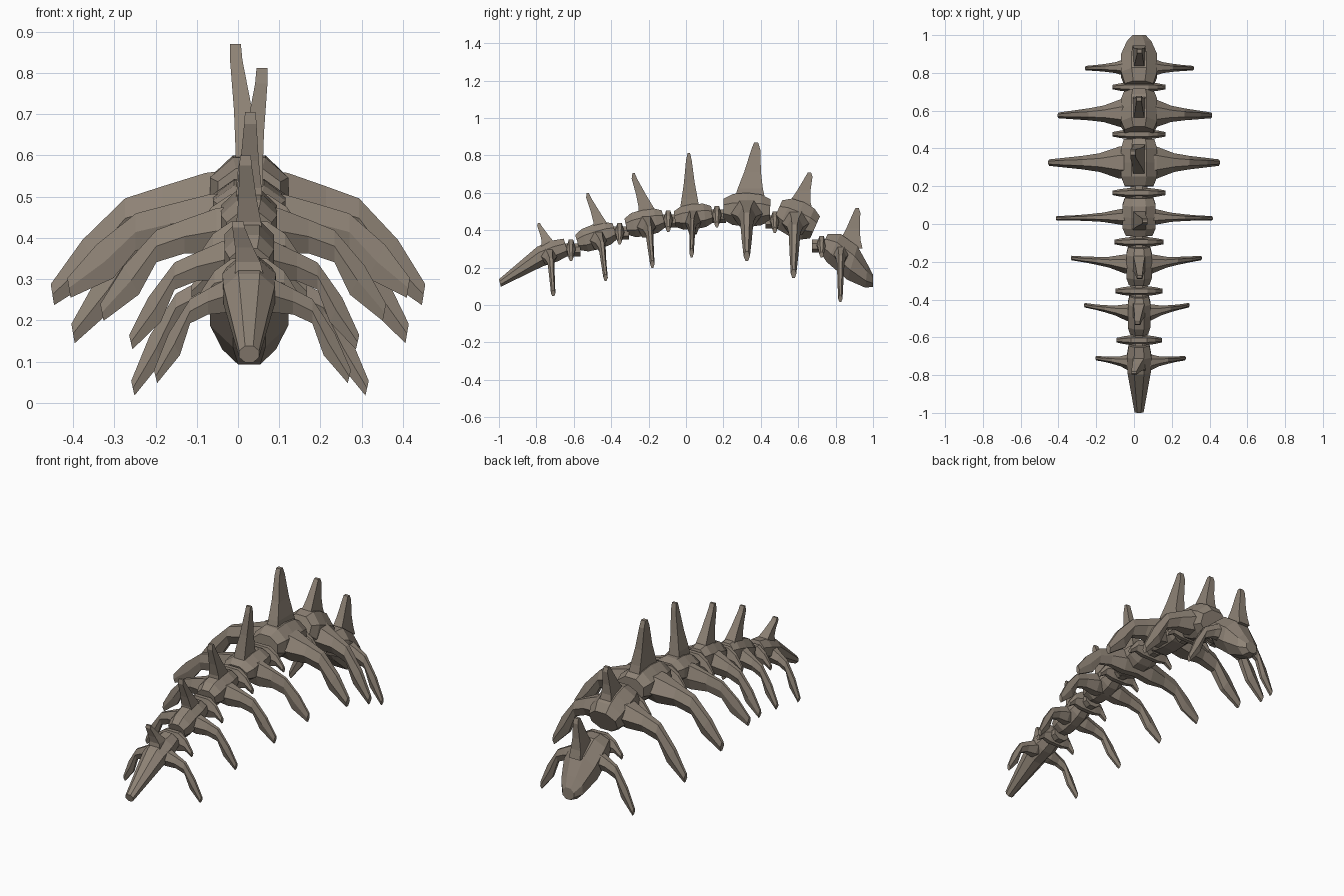
import bpy, bmesh, math
from mathutils import Vector

if "Cube" in bpy.data.objects:
    bpy.data.objects.remove(bpy.data.objects["Cube"])

CX = 0.027  # spine line


def mat():
    m = bpy.data.materials.new("bone")
    m.diffuse_color = (0.27, 0.225, 0.18, 1)
    m.use_nodes = True
    m.node_tree.nodes["Principled BSDF"].inputs["Base Color"].default_value = m.diffuse_color
    return m


BONE = mat()


def loft(name, rings):
    """Skin a list of equal-length point rings and cap both ends."""
    bm = bmesh.new()
    vs = [[bm.verts.new(p) for p in r] for r in rings]
    n = len(vs[0])
    for a, b in zip(vs, vs[1:]):
        for i in range(n):
            j = (i + 1) % n
            bm.faces.new((a[i], a[j], b[j], b[i]))
    bm.faces.new(vs[0])
    bm.faces.new(vs[-1])
    bmesh.ops.recalc_face_normals(bm, faces=bm.faces)
    me = bpy.data.meshes.new(name)
    bm.to_mesh(me)
    bm.free()
    me.materials.append(BONE)
    ob = bpy.data.objects.new(name, me)
    bpy.context.collection.objects.link(ob)
    return ob


def oct_xz(y, z, hw, hz, slope=0.0):
    """Octagonal cross-section of the spine, leaning with the slope."""
    k = 1 / math.cos(math.pi / 8)
    pts = []
    for i in range(8):
        a = math.pi / 8 + i * math.pi / 4
        dz = hz * k * math.sin(a)
        pts.append((CX + hw * k * math.cos(a), y - slope * dz, z + dz))
    return pts


def hex_yz(x, y, top, bot, hy, lean=0.0):
    """Six-sided rib cross-section."""
    m = (top + bot) / 2
    return [(x + lean, y - hy * .45, top), (x + lean, y + hy * .45, top), (x, y + hy, m),
            (x - lean, y + hy * .45, bot), (x - lean, y - hy * .45, bot), (x, y - hy, m)]


def ribs(name, y, top, left, right, tip_y, tip_z, hy, thick):
    # fraction outward, fraction of drop, thickness, depth
    prof = [(.22, .10, .135, 1.0), (.44, .20, .10, .58), (.63, .29, .095, .42),
            (.80, .60, .085, .32), (1.0, .93, .05, .2)]
    drop = top - tip_z

    def side(tip):
        out = []
        for s, d, t, w in prof:
            x = CX + (tip - CX) * s
            zt = top - drop * d
            lean = math.copysign(.022 * thick if s > .7 else 0.0, tip)
            if s == 1:
                lean = math.copysign(.004, tip)
            out.append(hex_yz(x, y + (tip_y - y) * s, zt, zt - t * thick, max(hy * w, .012), lean))
        return out
    mid = [hex_yz(CX, y, top - .02, top - .15 * thick, hy)]
    loft(name, side(left)[::-1] + mid + side(right))


def spike(name, y, z, hy, tip):
    tx, ty, tz = tip
    rings = []
    # height fraction, sideways fraction, half width, half depth
    for f, g, hx, d in [(-.15, 0, .034, 1.15), (.1, .1, .03, .9), (.42, .45, .022, .6),
                        (.86, .95, .015, .32), (1, 1, .013, .14)]:
        x, yy, zz = CX + (tx - CX) * g, y + (ty - y) * g, z + (tz - z) * f
        h = hy * d
        rings.append([(x - hx, yy - h, zz), (x + hx, yy - h, zz),
                      (x + hx, yy + h, zz), (x - hx, yy + h, zz)])
    loft(name, rings)


# y, top, bottom, half width, half length, rib left, right, tip y, tip z, rib half depth
BONES = [
    (.83, .37, .20, .095, .13, -.255, .313, .825, .03, .05),
    (.59, .55, .37, .095, .10, -.40, .41, .575, .165, .075),
    (.325, .60, .42, .095, .125, -.45, .45, .325, .265, .085),
    (.04, .54, .405, .088, .10, -.41, .413, .03, .285, .042),
    (-.22, .51, .37, .068, .10, -.33, .355, -.18, .22, .05),
    (-.48, .43, .30, .06, .10, -.26, .29, -.43, .145, .045),
    (-.74, .34, .22, .06, .10, -.20, .27, -.71, .06, .045),
]
# base y, base z, half depth, tip
SPIKES = [
    (.875, .33, .06, (.03, .915, .52)), (.605, .54, .06, (.026, .66, .71)),
    (.34, .595, .075, (-.006, .375, .87)), (.02, .54, .048, (.058, .015, .812)),
    (-.205, .50, .045, (.03, -.28, .705)), (-.45, .42, .04, (.018, -.525, .60)),
    (-.735, .33, .035, (0, -.787, .44)),
]

mids = [(b[0], (b[1] + b[2]) / 2) for b in BONES]
for i, (b, s) in enumerate(zip(BONES, SPIKES)):
    y, top, bot, hw, hl, rl, rr, ty, tz, hy = b
    n = i + 1
    zc, hz = (top + bot) / 2, (top - bot) / 2
    if i == 0:
        # rounded end bone
        rings = [oct_xz(.735, .335, .075, .045, -.5), oct_xz(.79, .305, .095, .075, -.5),
                 oct_xz(.89, .225, .095, .09, -.3), oct_xz(.965, .155, .065, .062, -.1),
                 oct_xz(1.0, .13, .035, .032)]
    elif i == 6:
        # tapering tail bone
        rings = [oct_xz(-.64, .31, .055, .045, .3), oct_xz(-.70, .29, .065, .055, .3),
                 oct_xz(-.78, .26, .062, .052, .3), oct_xz(-1.0 + .005, .118, .024, .02, .25)]
    else:
        (y0, z0), (y1, z1) = mids[i - 1], mids[i + 1]
        sl = (z1 - z0) / (y1 - y0)
        rings = [oct_xz(y + t * hl, zc + sl * t * hl, hw * a, hz * c, sl)
                 for t, a, c in [(-1, .8, .62), (-.6, 1, .92), (0, 1, 1), (.6, 1, .92), (1, .85, .65)]]
    loft(f"vertebra_{n}", rings)
    ribs(f"ribs_{n}", y, top - .01, rl, rr, ty, tz, hy, .62 + .4 * (rr - rl - .47) / .43)
    spike(f"spike_{n}", *s)

# small winged discs between the vertebrae
DISCS = [(.725, .37, .14), (.475, .50, .14), (.165, .53, .14), (-.095, .505, .13),
         (-.355, .44, .125), (-.615, .35, .12)]
for i, (y, top, hw) in enumerate(DISCS):
    rings = [hex_yz(CX + hw * u, y, top - d, top - d - t, h) for u, d, t, h in
             [(-1, .085, .03, .012), (-.7, .03, .06, .02), (-.35, .0, .10, .026),
              (.35, .0, .10, .026), (.7, .03, .06, .02), (1, .085, .03, .012)]]
    loft(f"disc_{i + 1}", rings)
    # core joining neighbouring vertebrae
    loft(f"core_{i + 1}", [oct_xz(y - .05, top - .055, .045, .035), oct_xz(y + .05, top - .055, .045, .035)])
